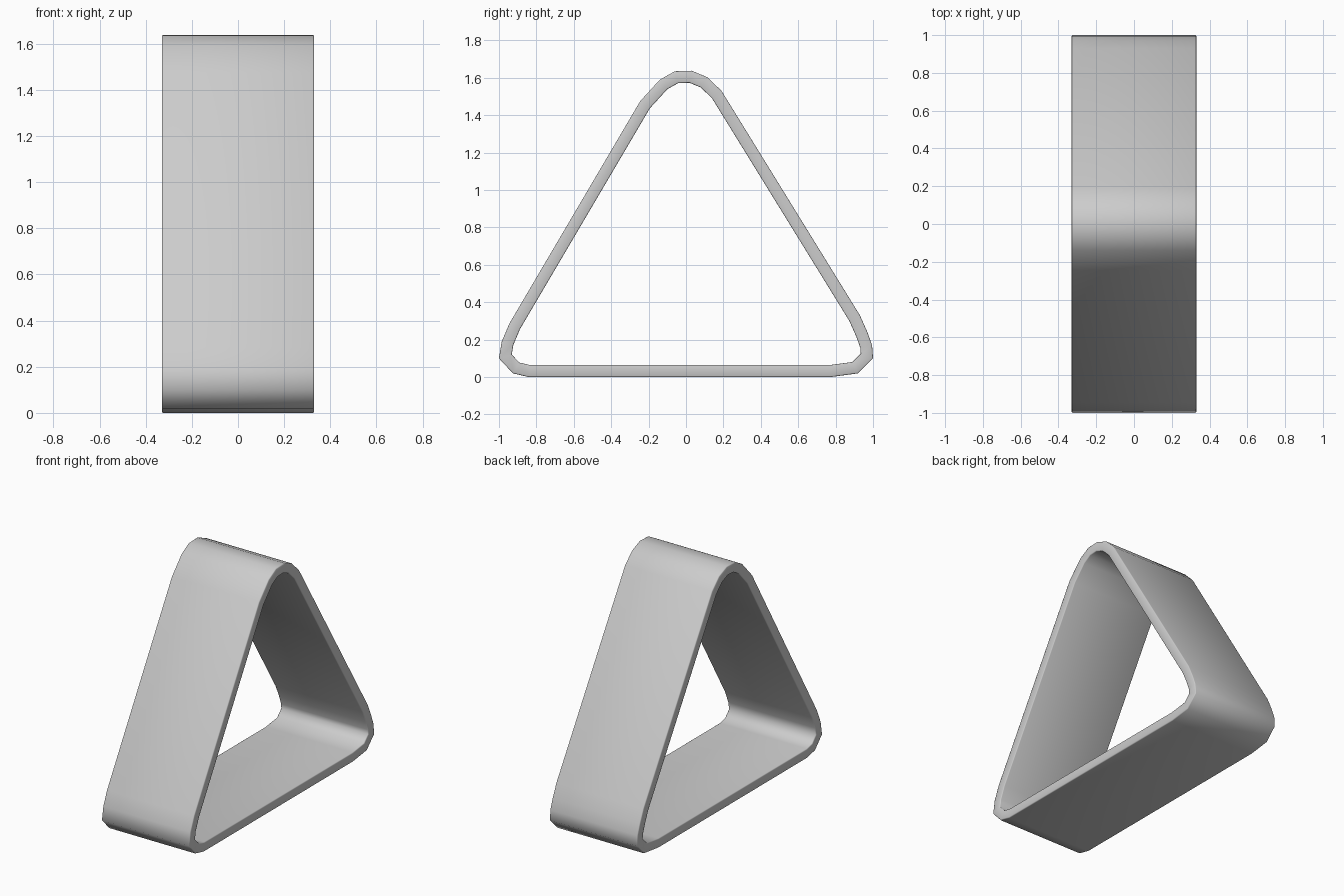
import bpy, bmesh, math
from mathutils import Vector

if "Cube" in bpy.data.objects:
    bpy.data.objects.remove(bpy.data.objects["Cube"])

HALF_W = 0.33
WALL = 0.064

# Outer outline of the rounded triangle (y, z), clockwise from bottom left
outer = [Vector(p) for p in [
    (-0.84, 0.0), (-0.925, 0.02), (-1.0, 0.10), (-0.985, 0.19), (-0.945, 0.285),
    (-0.245, 1.475), (-0.14, 1.59), (-0.06, 1.635), (0.03, 1.638), (0.115, 1.603),
    (0.19, 1.53), (0.93, 0.33), (0.97, 0.24), (0.995, 0.17), (1.0, 0.10),
    (0.92, 0.02), (0.77, 0.0)]]


def inset(points, d):
    """Mitred inward offset of a clockwise outline."""
    result = []
    for i, p in enumerate(points):
        a = (p - points[i - 1]).normalized()
        b = (points[(i + 1) % len(points)] - p).normalized()
        na, nb = Vector((a.y, -a.x)), Vector((b.y, -b.x))
        m = (na + nb).normalized()
        result.append(p + m * (d / m.dot(na)))
    return result


# Four rings of points: outer and inner outline at both rims
inner = inset(outer, WALL)
bm = bmesh.new()
rings = [[bm.verts.new((x, p.x, p.y)) for p in outline]
         for outline, x in ((outer, -HALF_W), (outer, HALF_W),
                            (inner, HALF_W), (inner, -HALF_W))]
n = len(outer)
for r in range(4):
    A, B = rings[r], rings[(r + 1) % 4]
    for i in range(n):
        j = (i + 1) % n
        bm.faces.new((A[i], A[j], B[j], B[i]))
bmesh.ops.recalc_face_normals(bm, faces=bm.faces)

# Softened rim edges
rim = [e for e in bm.edges
       if abs(e.verts[0].co.x - e.verts[1].co.x) < 1e-5
       and abs(e.calc_face_angle() - math.pi / 2) < 0.1]
bmesh.ops.bevel(bm, geom=rim, offset=0.006, segments=2, profile=0.5,
                affect='EDGES')
for f in bm.faces:
    f.smooth = True

mesh = bpy.data.meshes.new("triangular_band")
bm.to_mesh(mesh)
bm.free()
band = bpy.data.objects.new("triangular_band", mesh)
bpy.context.collection.objects.link(band)
